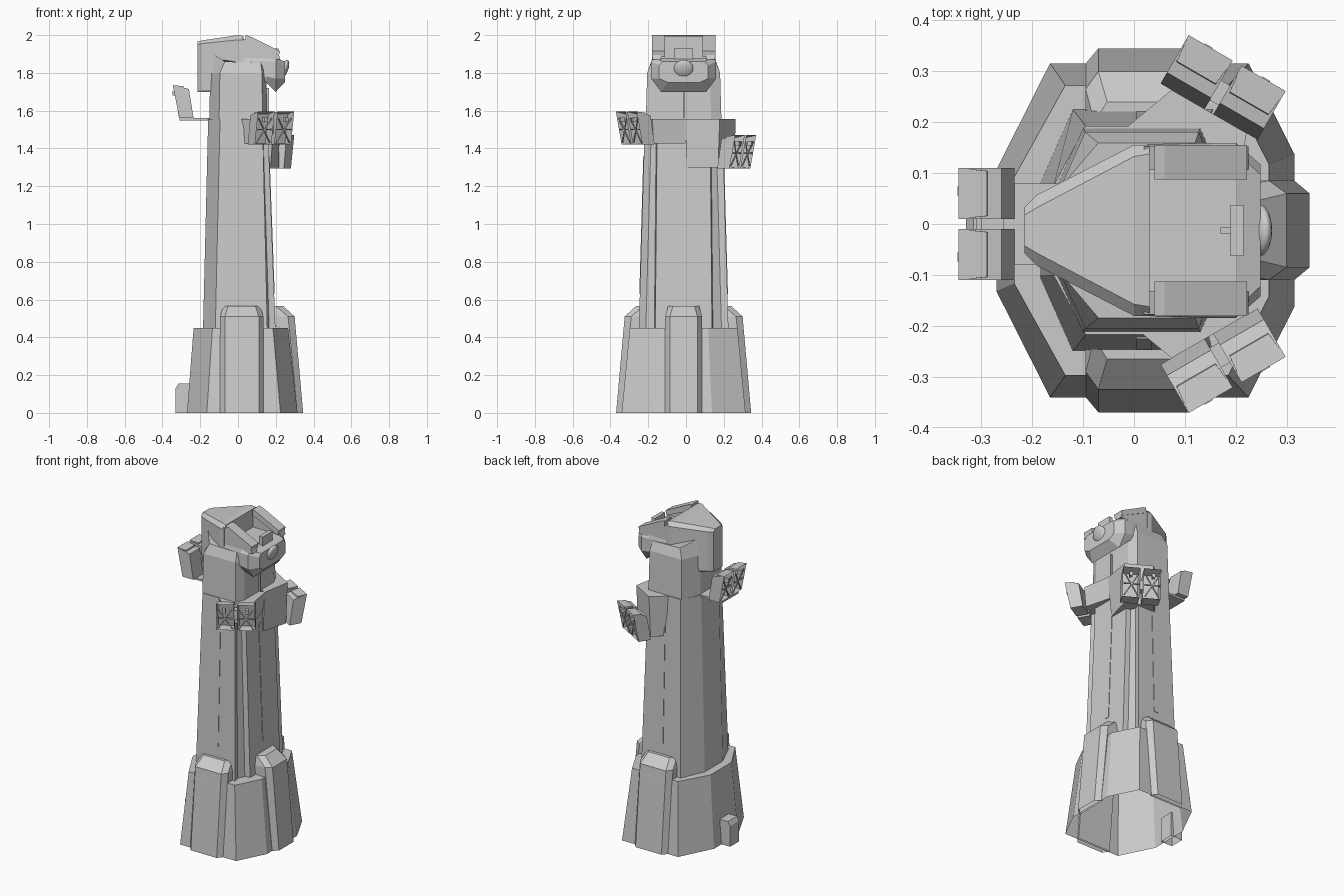
import bpy, bmesh, math
from mathutils import Matrix, Vector

if "Cube" in bpy.data.objects:
    bpy.data.objects.remove(bpy.data.objects["Cube"])

CY = -0.0125  # axis of the tower body
grey = bpy.data.materials.new("light_grey")
grey.diffuse_color = (0.6, 0.6, 0.6, 1)
grey.use_nodes = True
grey.node_tree.nodes["Principled BSDF"].inputs["Base Color"].default_value = grey.diffuse_color


def finish(name, bm, matrix=None):
    bmesh.ops.recalc_face_normals(bm, faces=bm.faces)
    if matrix:
        bm.transform(matrix)
    me = bpy.data.meshes.new(name)
    bm.to_mesh(me)
    bm.free()
    ob = bpy.data.objects.new(name, me)
    ob.data.materials.append(grey)
    bpy.context.collection.objects.link(ob)
    return ob


def loft_bm(rings, bottom=True, top=True):
    bm = bmesh.new()
    vs = [[bm.verts.new(p) for p in r] for r in rings]
    n = len(rings[0])
    for a, b in zip(vs, vs[1:]):
        for i in range(n):
            j = (i + 1) % n
            bm.faces.new((a[i], a[j], b[j], b[i]))
    if bottom:
        bm.faces.new(vs[0][::-1])
    if top:
        bm.faces.new(vs[-1])
    return bm


def loft(name, rings, matrix=None, bottom=True, top=True):
    return finish(name, loft_bm(rings, bottom, top), matrix)


def mirrored(half, z):
    """Half outline (x, y[, z]) from right to left, mirrored in y."""
    up = [(p[0], p[1], p[2] if len(p) > 2 else z) for p in half]
    return up + [(x, -y, h) for x, y, h in reversed(up)]


def box(name, lo, hi, matrix=None, bottom=True):
    (a, b, c), (d, e, f) = lo, hi
    q = [(a, b), (d, b), (d, e), (a, e)]
    return loft(name, [[(x, y, z) for x, y in q] for z in (c, f)], matrix, bottom)


def prism(name, profile, y0, y1, matrix=None):
    return loft(name, [[(x, y, z) for x, z in profile] for y in (y0, y1)], matrix)


def bar(name, p, q, w, matrix):
    p, q = Vector(p), Vector(q)
    bm = bmesh.new()
    bmesh.ops.create_cube(bm, size=1)
    m = Matrix.Translation((p + q) / 2) @ (q - p).to_track_quat('Z', 'Y').to_matrix().to_4x4()
    bm.transform(m @ Matrix.Diagonal((w, w, (q - p).length, 1)))
    finish(name, bm, matrix)


AX = Matrix.Translation((0, CY, 0))

# Plinth, open underneath
loft("plinth", [
    mirrored([(.315, .15), (.225, .328), (-.165, .328), (-.27, .12)], 0),
    mirrored([(.265, .13), (.185, .285), (-.135, .285), (-.235, .105)], .45)], AX, bottom=False)
box("plinth_step", (-.33, -.045, 0), (-.25, .045, .13), AX, bottom=False)
prism("plinth_step_cap", [(-.33, .13), (-.315, .155), (-.25, .155), (-.25, .13)], -.045, .045, AX)

# Three buttresses on the plinth
for name, ang, off, hw, shift in (("right", 0, 0, .0975, 0), ("front", -90, .02, .115, .0125),
                                  ("back", 90, .02, .115, .0125)):
    rings = []
    for z, inner, shoulder, outer, k in ((0, .305, .315, .345, 1), (.44, .262, .272, .306, 1),
                                         (.46, .18, .27, .304, 1), (.51, .18, .265, .30, 1),
                                         (.565, .18, .20, .24, .85)):
        h = hw * k
        rings.append(mirrored([(outer + shift, h - .025), (shoulder + shift, h), (inner + shift, h)], z))
    m = AX @ Matrix.Translation((off if ang else 0, 0, 0)) @ Matrix.Rotation(math.radians(ang), 4, 'Z')
    loft(name + "_buttress", rings, m, bottom=False)

# Tapered shaft with grooved right corners
loft("shaft", [
    mirrored([(.198, .15), (.165, .155), (.145, .20), (.155, .237), (-.12, .237), (-.185, .09)], .45),
    mirrored([(.157, .14), (.13, .145), (.12, .17), (.13, .205), (-.095, .205), (-.158, .088)], 1.555)], AX)

# Slim raised strips on the panels
for s in (-1, 1):
    strip = [[(x, s * (.237 - .032 * (z - .45) / 1.105 + d), z) for x, d in
              ((.005, -.01), (.035, -.01), (.035, .003), (.005, .003))] for z in (.63, 1.36)]
    loft("panel_strip_" + ("back" if s > 0 else "front"), strip, AX)
loft("panel_strip_right", [[(.198 - .041 * (z - .45) / 1.105 + d, y, z) for d, y in
     ((-.01, -.017), (.003, -.017), (.003, .017), (-.01, .017))] for z in (.63, 1.36)], AX)

# Upper shaft with raised left corners
loft("upper_shaft", [
    mirrored([(.155, .145), (.13, .2), (-.1, .2), (-.152, .085)], 1.555),
    mirrored([(.15, .14), (.127, .193), (-.096, .193), (-.147, .08)], 1.80),
    mirrored([(.148, .13), (.12, .172), (-.07, .172, 1.86), (-.144, .085, 1.91)], 1.855)], AX)
box("neck_fin", (.14, -.004, 1.56), (.165, .004, 1.72), AX)


# Head: lofted along x with chamfered edges
def section(x, w, wt, wb, zt, zh, zl, zb):
    half = [(wb, zb), (w, zl), (w, zh), (wt, zt)]
    return [(x, y, z) for y, z in half] + [(x, -y, z) for y, z in reversed(half)]


loft("head_hood", [
    section(-.215, .045, .03, .042, 1.965, 1.95, 1.71, 1.70),
    section(-.19, .07, .045, .065, 1.972, 1.955, 1.71, 1.70),
    section(0, .168, .145, .16, 2.0, 1.975, 1.71, 1.70),
    section(.03, .168, .15, .16, 1.995, 1.975, 1.71, 1.70)], AX)
loft("head_visor", [
    section(.02, .168, .165, .155, 1.88, 1.86, 1.80, 1.77),
    section(.15, .172, .165, .155, 1.88, 1.86, 1.78, 1.75),
    section(.20, .172, .155, .12, 1.88, 1.86, 1.77, 1.70),
    section(.248, .13, .11, .085, 1.86, 1.84, 1.77, 1.75)], AX)
for s in (-1, 1):
    tag = "back" if s > 0 else "front"
    prism("head_cheek_" + tag, [(.02, 1.87), (.02, 1.985), (.215, 1.90), (.225, 1.87)],
          s * .12, s * .165, AX)
    prism("head_rail_" + tag, [(.04, 2.0), (.06, 1.995), (.222, 1.915), (.215, 1.885), (.04, 1.965)],
          s * .10, s * .168, AX)
box("visor_crest", (.19, -.05, 1.86), (.215, .05, 1.93), AX)
box("visor_sight", (.17, -.006, 1.87), (.19, .006, 1.90), AX)

# Round lens on the visor
bm = bmesh.new()
bmesh.ops.create_uvsphere(bm, u_segments=20, v_segments=12, radius=.052)
lens = finish("lens", bm, AX @ Matrix.Translation((.245, 0, 1.82)) @ Matrix.Rotation(.35, 4, 'Y')
              @ Matrix.Diagonal((.4, 1, 1, 1)))
for p in lens.data.polygons:
    p.use_smooth = True

# Three lamp brackets around the shaft at stepped heights
for tag, ang, z in (("left", 180, 1.56), ("front", -60, 1.42), ("back", 60, 1.295)):
    m = Matrix.Translation((.02, 0, 0)) @ Matrix.Rotation(math.radians(ang), 4, 'Z')
    if tag == "left":
        prof = [(.14, z - .012), (.33, z - .012), (.33, z), (.14, z)]
        prism(tag + "_arm", prof, -.08, .08, m)
    else:
        def plan(h):
            return [(.08, -.15, h), (.255, -.085, h), (.255, .085, h), (.08, .15, h)]
        low = [(.08, -.13, z + .005), (.245, -.085, z + .005), (.245, .085, z + .005), (.08, .13, z + .005)]
        loft(tag + "_arm", [low, plan(max(z + .16, 1.555) if tag == "back" else 1.555)], m)
    for s in (-1, 1):
        # Lamp housing with a recessed outer face
        prof = [(.33, z), (.365, z + .175), (.28, z + .155), (.255, z)]
        bm = loft_bm([[(x, y, h) for x, h in prof] for y in (s * .01, s * .11)])
        bmesh.ops.recalc_face_normals(bm, faces=bm.faces)
        face = max(bm.faces, key=lambda f: f.calc_center_median().x)
        bmesh.ops.inset_region(bm, faces=[face], thickness=.008)
        bmesh.ops.translate(bm, verts=face.verts, vec=(-.055, 0, 0))
        finish(tag + "_lamp_housing", bm, m)
        # Lattice bars across the opening
        for a, b in ((.02, .1), (.1, .02)):
            bar(tag + "_lattice", (.33, s * a, z + .01), (.352, s * b, z + .14), .006, m)
        bar(tag + "_lattice_rail", (.342, s * .015, z + .08), (.342, s * .105, z + .08), .007, m)
        box(tag + "_lamp_stud", (.34, s * .065 - .009, z + .12), (.367, s * .065 + .009, z + .145), m)
    box(tag + "_lamp_link", (.275, -.012, z + .06), (.32, .012, z + .12), m)
